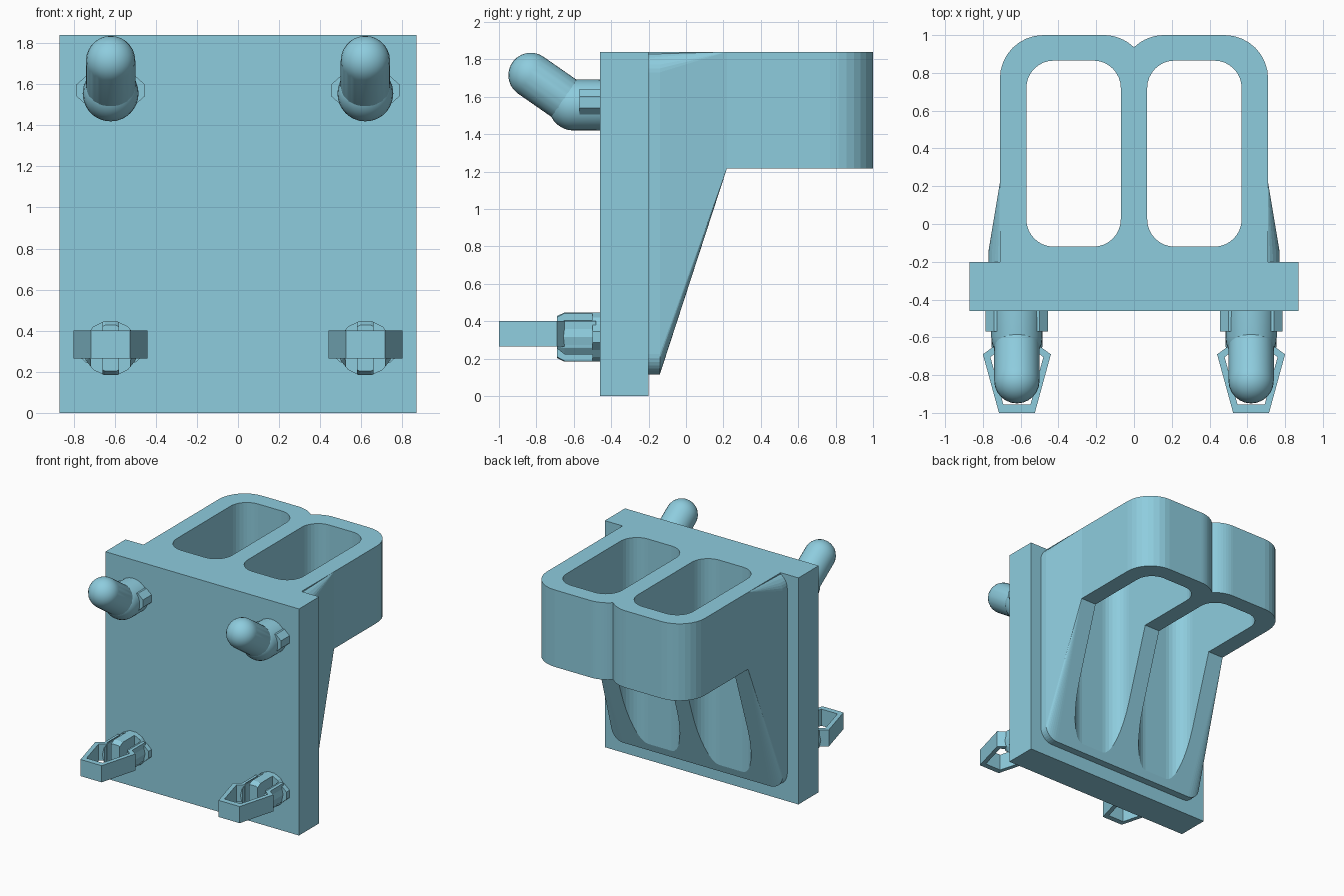
import bpy, bmesh, math
from mathutils import Vector

if "Cube" in bpy.data.objects:
    bpy.data.objects.remove(bpy.data.objects["Cube"])

teal = bpy.data.materials.new('teal')
teal.diffuse_color = (0.27, 0.605, 0.73, 1)
teal.use_nodes = True
teal.node_tree.nodes["Principled BSDF"].inputs["Base Color"].default_value = teal.diffuse_color


def smooth_sharp(ob, angle):
    bpy.ops.object.select_all(action='DESELECT')
    bpy.context.view_layer.objects.active = ob
    ob.select_set(True)
    bpy.ops.object.shade_smooth_by_angle(angle=math.radians(angle))


def finish(bm, name, smooth):
    bmesh.ops.recalc_face_normals(bm, faces=bm.faces)
    me = bpy.data.meshes.new(name)
    bm.to_mesh(me)
    bm.free()
    me.materials.append(teal)
    ob = bpy.data.objects.new(name, me)
    bpy.context.collection.objects.link(ob)
    if smooth:
        smooth_sharp(ob, 30)
    return ob


def prism(name, pts, lo, hi, axis='z', smooth=False):
    """Extrude a 2D outline along z (pts are x,y) or along y (pts are x,z)."""
    bm = bmesh.new()
    at = (lambda a, b, h: (a, b, h)) if axis == 'z' else (lambda a, b, h: (a, h, b))
    f = bm.faces.new([bm.verts.new(at(a, b, lo)) for a, b in pts])
    top = bmesh.ops.extrude_face_region(bm, geom=[f])['geom']
    bmesh.ops.translate(bm, verts=[v for v in top if isinstance(v, bmesh.types.BMVert)],
                        vec=at(0, 0, hi - lo))
    return finish(bm, name, smooth)


def hull(name, pts, smooth=True):
    bm = bmesh.new()
    for p in pts:
        bm.verts.new(p)
    bmesh.ops.convex_hull(bm, input=bm.verts)
    bmesh.ops.dissolve_limit(bm, angle_limit=0.01, verts=bm.verts, edges=bm.edges)
    return finish(bm, name, smooth)


def arc(cx, cy, r, a0, a1, n=8):
    return [(cx + r * math.cos(math.radians(a0 + (a1 - a0) * i / n)),
             cy + r * math.sin(math.radians(a0 + (a1 - a0) * i / n))) for i in range(n + 1)]


def rect(x0, x1, y0, y1, r=0):
    if not r:
        return [(x0, y0), (x1, y0), (x1, y1), (x0, y1)]
    return (arc(x1 - r, y0 + r, r, -90, 0) + arc(x1 - r, y1 - r, r, 0, 90)
            + arc(x0 + r, y1 - r, r, 90, 180) + arc(x0 + r, y0 + r, r, 180, 270))


def ball(c, r):
    bm = bmesh.new()
    bmesh.ops.create_uvsphere(bm, u_segments=24, v_segments=14, radius=r)
    pts = [v.co + Vector(c) for v in bm.verts]
    bm.free()
    return pts


def boolean(ob, other, op):
    m = ob.modifiers.new(op, 'BOOLEAN')
    m.operation, m.solver, m.object = op, 'EXACT', other
    bpy.context.view_layer.objects.active = ob
    bpy.ops.object.modifier_apply(modifier=m.name)
    bpy.data.objects.remove(other, do_unlink=True)


# back plate
prism('back_plate', rect(-0.87, 0.87, -0.46, -0.20), 0, 1.84)

# holder: flared bracket joined to the double-lobed cup block
slab = rect(-0.77, 0.77, 0.115, 1.84, 0.11)
slab_in = rect(-0.765, 0.765, 0.17, 1.835, 0.11)
holder = hull('holder', [(x, y, z) for y in (-0.21, -0.14) for x, z in slab]
              + [(x, -0.125, z) for x, z in slab_in]
              + [(x, 0.22, z) for x in (-0.71, 0.71) for z in (1.22, 1.84)], False)
half = [(0.71, -0.205)] + arc(0.48, 0.77, 0.23, 0, 90) + arc(0.16, 0.77, 0.23, 90, 134.07)
half[-1] = (0, half[-1][1])
outline = half + [(-x, y) for x, y in half[-2::-1]]
boolean(holder, prism('cup_block', outline, 1.215, 1.84), 'UNION')
for s in (-1, 1):
    x0, x1 = sorted((s * 0.07, s * 0.57))
    boolean(holder, prism('pocket_cutter', rect(x0, x1, -0.12, 0.865, 0.145), -0.1, 2), 'DIFFERENCE')

for s, side in ((-1, 'left'), (1, 'right')):
    cx = 0.62 * s

    def lugs(name, z, depth):
        pts = [(-.165, -.03), (-.12, -.07), (.12, -.07), (.165, -.03),
               (.165, .03), (.12, .07), (-.12, .07), (-.165, .03)]
        prism(name, [(cx + a, z + b) for a, b in pts], -0.45, depth, 'y')

    # angled upper peg with its round base
    root, tip = (cx, -0.60, 1.555), (cx, -0.83, 1.715)
    hull('upper_peg_' + side, ball(root, 0.12) + ball(tip, 0.12))
    hull('upper_peg_base_' + side, ball(root, 0.136)
         + [(x, -0.45, z) for x, z in arc(cx, 1.555, 0.136, 0, 360, 24)[:-1]])
    lugs('upper_peg_lugs_' + side, 1.57, -0.57)

    # slotted lower stud with a chamfered nose
    zc = 0.315
    stud = hull('lower_stud_' + side,
                [(x, y, z) for y, r in ((-.45, .135), (-.65, .135), (-.69, .115))
                 for x, z in arc(cx, zc, r, 0, 360, 14)[:-1]], False)
    for t in (-1, 1):
        a, b = sorted((cx + t * 0.04, cx + t * 0.095))
        boolean(stud, prism('slot_cutter', rect(a, b, -0.8, -0.50), 0.1, 0.6), 'DIFFERENCE')
    lugs('lower_stud_lugs_' + side, zc, -0.50)

    # hollow arrow-shaped spring clip
    outer = [(.095, -1), (.18, -.69), (.125, -.65), (.125, -.48)]
    inner = [(.09, -.48), (.09, -.665), (.14, -.705), (.072, -.955)]
    loop = outer + inner
    clip = loop + [(-x, y) for x, y in reversed(loop)]
    prism('spring_clip_' + side, [(cx + x, y) for x, y in clip], 0.265, 0.40)
